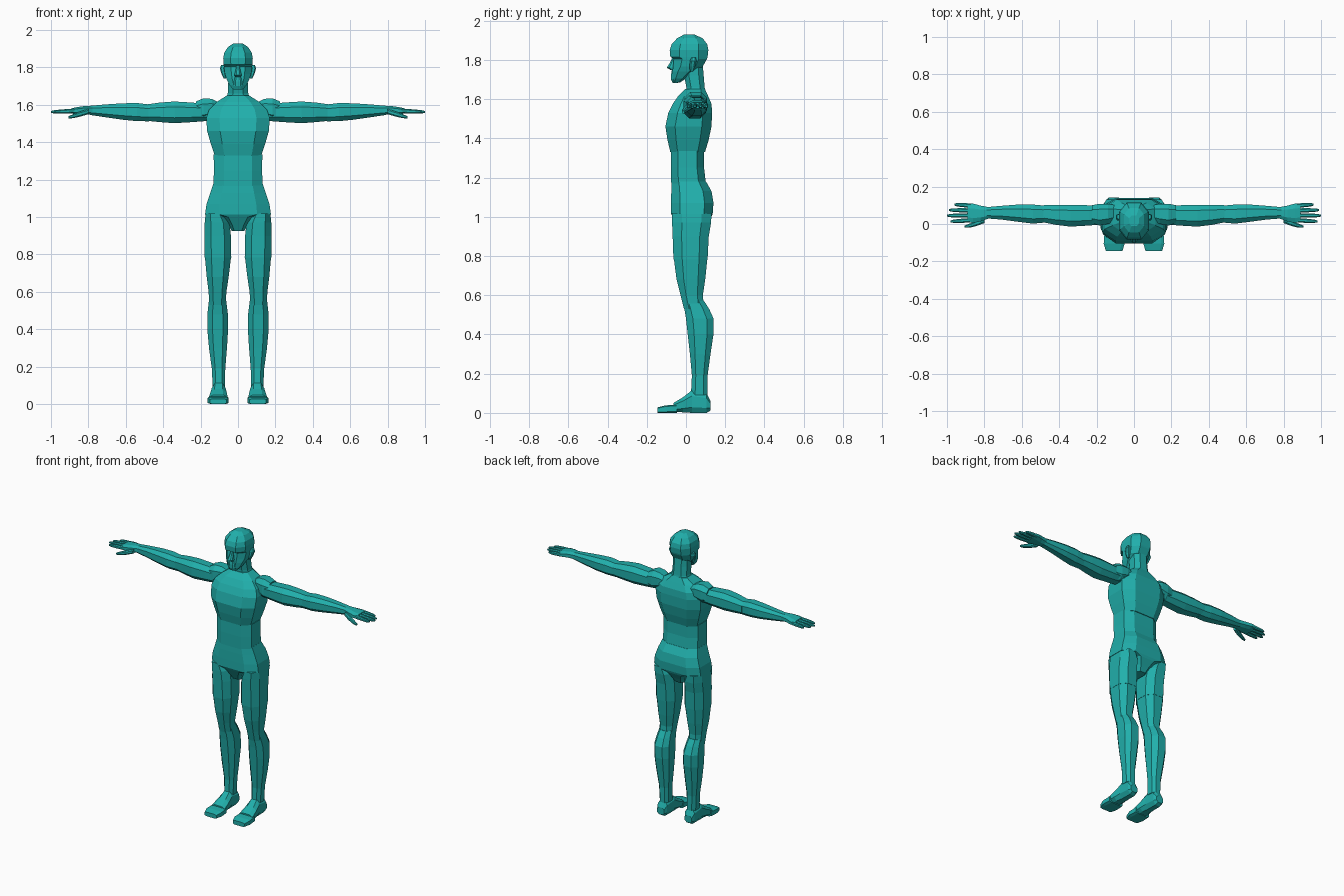
import bpy, bmesh, math

cube = bpy.data.objects.get("Cube")
if cube:
    bpy.data.objects.remove(cube, do_unlink=True)

teal = bpy.data.materials.new("teal")
teal.use_nodes = True
COL = (0.015, 0.43, 0.41, 1.0)
teal.diffuse_color = COL
teal.node_tree.nodes["Principled BSDF"].inputs["Base Color"].default_value = COL


def loft(name, axis, sections, k=0.5, side=1):
    """Skin chamfered-box rings. Section: (position, a0, a1, b0, b1)."""
    unit = [(1, -k), (1, k), (k, 1), (-k, 1), (-1, k), (-1, -k), (-k, -1), (k, -1)]
    bm = bmesh.new()
    rings = []
    for t, a0, a1, b0, b1 in sections:
        ring = []
        for u, v in unit:
            a = (a0 + a1) / 2 + u * (a1 - a0) / 2
            b = (b0 + b1) / 2 + v * (b1 - b0) / 2
            p = {"x": (t, a, b), "y": (a, t, b), "z": (a, b, t)}[axis]
            ring.append(bm.verts.new((p[0] * side, p[1], p[2])))
        rings.append(ring)
    for r, s in zip(rings, rings[1:]):
        for i in range(8):
            j = (i + 1) % 8
            bm.faces.new((r[i], r[j], s[j], s[i]))
    bm.faces.new(rings[0])
    bm.faces.new(rings[-1])
    bmesh.ops.recalc_face_normals(bm, faces=bm.faces)
    mesh = bpy.data.meshes.new(name)
    bm.to_mesh(mesh)
    bm.free()
    mesh.materials.append(teal)
    ob = bpy.data.objects.new(name, mesh)
    bpy.context.collection.objects.link(ob)
    return ob


def body(name, rows, k=0.5):
    """Centred upright part from (z, half width, front y, back y)."""
    return loft(name, "z", [(z, -w, w, f, b) for z, w, f, b in rows], k)


def pair(name, axis, sections, k=0.5):
    for label, s in (("left", 1), ("right", -1)):
        loft(label + "_" + name, axis, sections, k, s)


# Torso
body("chest", [(1.33, .125, -.080, .097), (1.39, .145, -.094, .115),
               (1.46, .165, -.105, .130), (1.53, .170, -.090, .133),
               (1.575, .155, -.068, .130), (1.615, .115, -.040, .113),
               (1.65, .060, -.005, .097)], .58)
body("waist", [(1.165, .131, -.075, .102), (1.25, .129, -.077, .092),
               (1.335, .130, -.076, .092)], .58)
body("pelvis", [(.925, .033, -.025, .085), (.96, .055, -.045, .105),
                (1.00, .090, -.068, .130), (1.015, .176, -.076, .136),
                (1.07, .168, -.076, .140), (1.13, .148, -.075, .130),
                (1.18, .131, -.073, .102)], .58)

# Neck and head
body("neck", [(1.62, .068, .000, .102), (1.66, .055, .002, .095),
              (1.72, .052, -.010, .090), (1.78, .052, -.010, .085)])
body("head", [(1.685, .028, -.067, -.030), (1.705, .045, -.070, .000),
              (1.74, .062, -.069, .045), (1.765, .070, -.066, .085),
              (1.805, .076, -.062, .107), (1.815, .077, -.080, .110),
              (1.85, .079, -.083, .114), (1.88, .073, -.073, .108),
              (1.91, .053, -.045, .085), (1.928, .026, -.012, .045)])
body("nose", [(1.748, .016, -.078, -.05), (1.76, .019, -.098, -.05),
              (1.785, .013, -.082, -.05), (1.812, .009, -.070, -.05)])
body("mouth_and_chin", [(1.683, .024, -.068, -.04), (1.70, .026, -.076, -.04),
                        (1.725, .025, -.076, -.04), (1.75, .022, -.072, -.04)])
pair("ear", "z", [(1.74, .064, .076, .020, .036), (1.765, .066, .088, .018, .046),
                  (1.795, .070, .097, .020, .054), (1.812, .070, .090, .028, .050)])

# Arms
pair("shoulder", "x", [(.095, .015, .100, 1.55, 1.610), (.14, .000, .108, 1.53, 1.632),
                       (.185, -.008, .108, 1.515, 1.635), (.225, .005, .100, 1.525, 1.618)])
pair("upper_arm", "x", [(.15, .000, .095, 1.515, 1.60), (.24, -.008, .100, 1.508, 1.612),
                        (.34, -.014, .102, 1.502, 1.618), (.42, -.004, .102, 1.508, 1.612),
                        (.49, .010, .100, 1.515, 1.602)])
pair("forearm", "x", [(.475, .008, .098, 1.512, 1.602), (.54, .002, .104, 1.513, 1.610),
                      (.62, .012, .104, 1.521, 1.608), (.71, .024, .097, 1.534, 1.602),
                      (.79, .030, .090, 1.546, 1.595)])
pair("palm", "x", [(.775, .030, .090, 1.548, 1.595), (.82, .014, .098, 1.550, 1.594),
                   (.86, .006, .109, 1.551, 1.588), (.89, .010, .110, 1.553, 1.582)])

# Fingers: (name, y at base, y at tip, x at tip)
for fname, y0, y1, tip in (("index_finger", .020, .014, .98), ("middle_finger", .046, .045, 1.0),
                           ("ring_finger", .072, .075, .99), ("little_finger", .098, .104, .96)):
    rows = []
    for f, r in ((0, .012), (.5, .011), (.85, .009), (1, .005)):
        x, y, z = .87 + (tip - .87) * f, y0 + (y1 - y0) * f, 1.568 - .006 * f
        rows.append((x, y - r, y + r, z - r, z + r))
    pair(fname, "x", rows)
pair("thumb", "x", [(.80, .005, .040, 1.550, 1.578), (.84, -.010, .018, 1.538, 1.566),
                    (.88, -.020, .002, 1.529, 1.551), (.905, -.020, -.008, 1.527, 1.540)])

# Legs
pair("upper_thigh", "z", [(.783, .036, .178, -.064, .110), (.90, .038, .179, -.068, .116),
                          (.97, .046, .178, -.071, .128), (1.02, .075, .173, -.071, .130)])
pair("lower_thigh", "z", [(.53, .066, .154, -.010, .092), (.60, .062, .157, -.028, .086),
                          (.68, .050, .167, -.048, .098), (.787, .037, .177, -.062, .109)])
pair("shin", "z", [(.09, .070, .135, .025, .110), (.19, .068, .140, .030, .110),
                   (.30, .059, .155, .020, .125), (.40, .053, .164, .009, .140),
                   (.48, .054, .164, .000, .141), (.53, .060, .158, -.008, .118),
                   (.57, .065, .154, -.015, .092)])

# Feet
pair("foot", "y", [(.125, .078, .130, .012, .060), (.105, .068, .138, .000, .100),
                   (.030, .066, .140, .000, .115), (-.015, .060, .148, .003, .080),
                   (-.065, .055, .155, .005, .050)])
pair("toes", "y", [(-.045, .054, .158, .000, .043), (-.105, .050, .162, .000, .038),
                   (-.145, .062, .150, .000, .028)], .7)
